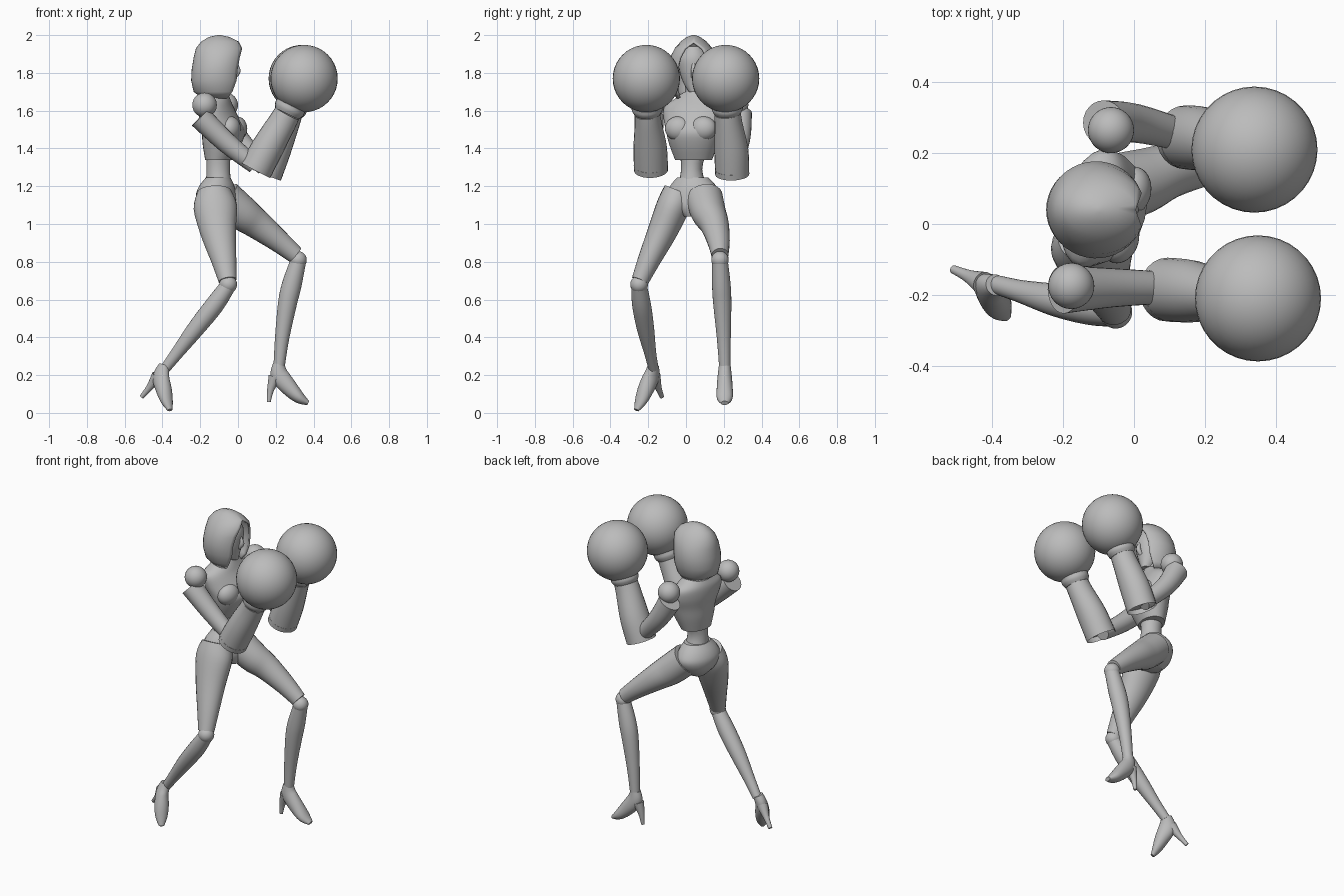
import bpy, bmesh, math
from mathutils import Vector

cube = bpy.data.objects.get("Cube")
if cube:
    bpy.data.objects.remove(cube, do_unlink=True)

grey = bpy.data.materials.new("plain_grey")
grey.use_nodes = True
grey.diffuse_color = (0.5, 0.5, 0.5, 1)
grey.node_tree.nodes["Principled BSDF"].inputs["Base Color"].default_value = (0.5, 0.5, 0.5, 1)

SIDES, STEPS = 24, 4
TWIST = Vector((0.25, 0.97, 0))      # shoulder line of the turned torso
FRONT = Vector((0.97, -0.25, 0))     # where the chest faces
UP = Vector((0, 0, 1))


def finish(name, bm, angle=40):
    bmesh.ops.recalc_face_normals(bm, faces=bm.faces)
    mesh = bpy.data.meshes.new(name)
    bm.to_mesh(mesh)
    bm.free()
    mesh.materials.append(grey)
    obj = bpy.data.objects.new(name, mesh)
    bpy.context.collection.objects.link(obj)
    bpy.ops.object.select_all(action='DESELECT')
    obj.select_set(True)
    bpy.context.view_layer.objects.active = obj
    bpy.ops.object.shade_smooth_by_angle(angle=math.radians(angle))
    return obj


def smooth_rows(rows):
    """Catmull-Rom interpolation of (x, y, z, radius_a, radius_b) rows."""
    rows = [Vector(r if len(r) == 5 else (*r, r[3])) for r in rows]
    ends = [rows[0]] + rows + [rows[-1]]
    out = []
    for a, b, c, d in zip(ends, ends[1:], ends[2:], ends[3:]):
        for s in range(STEPS):
            t = s / STEPS
            out.append(0.5 * (2 * b + (c - a) * t + (2 * a - 5 * b + 4 * c - d) * t * t
                              + (3 * b - a - 3 * c + d) * t ** 3))
    return out + [rows[-1]]


def loft(name, rows, side=(0, 1, 0), level=False, hollow=0):
    """Elliptical limb through rows; level keeps every ring horizontal."""
    pts = smooth_rows(rows)
    bm = bmesh.new()
    rings = []
    for i, p in enumerate(pts):
        before, after = pts[max(i - 1, 0)], pts[min(i + 1, len(pts) - 1)]
        t = UP if level else Vector(after[:3]) - Vector(before[:3])
        t = t.normalized()
        u = Vector(side) - t * t.dot(Vector(side))
        u.normalize()
        v = t.cross(u)
        ring = []
        for k in range(SIDES):
            a = math.tau * k / SIDES
            ring.append(bm.verts.new(Vector(p[:3]) + u * p[3] * math.cos(a) + v * p[4] * math.sin(a)))
        rings.append(ring)
    for r, s in zip(rings, rings[1:]):
        for k in range(SIDES):
            n = (k + 1) % SIDES
            bm.faces.new((r[k], r[n], s[n], s[k]))
    start = bm.faces.new(rings[0][::-1])
    bm.faces.new(rings[-1])
    if hollow:
        bmesh.ops.inset_region(bm, faces=[start], thickness=0.015)
        inward = (Vector(pts[-1][:3]) - Vector(pts[0][:3])).normalized() * hollow
        floor = bmesh.ops.extrude_discrete_faces(bm, faces=[start])["faces"][0]
        bmesh.ops.translate(bm, verts=floor.verts, vec=inward)
    return finish(name, bm)


def ball(name, centre, radius, scale=(1, 1, 1), turn=0):
    bm = bmesh.new()
    bmesh.ops.create_uvsphere(bm, u_segments=36, v_segments=20, radius=radius)
    obj = finish(name, bm)
    obj.location, obj.scale, obj.rotation_euler.z = centre, scale, turn
    return obj


# Hood: open shell wrapped round the face
bm = bmesh.new()
hood_rows = [(1.665, -.10, .09, .09, 60), (1.70, -.11, .125, .115, 50), (1.76, -.11, .138, .133, 42),
             (1.82, -.107, .138, .137, 40), (1.88, -.10, .135, .125, 36), (1.93, -.093, .13, .10, 28),
             (1.965, -.095, .10, .07, 0), (1.99, -.10, .055, .036, 0), (2.0, -.10, .008, .008, 0)]
grid = []
for z, cx, rx, ry, gap in hood_rows:
    angles = [math.radians(gap + (360 - 2 * gap) * k / 32) for k in range(33)]
    grid.append([bm.verts.new((cx + rx * math.cos(a), 0.04 + ry * math.sin(a), z)) for a in angles])
for r, s in zip(grid, grid[1:]):
    for k in range(32):
        bm.faces.new((r[k], r[k + 1], s[k + 1], s[k]))
bm.faces.new(grid[-1][:-1])
bmesh.ops.remove_doubles(bm, verts=bm.verts, dist=0.0005)
hood = finish("hood", bm, 50)
shell = hood.modifiers.new("thickness", 'SOLIDIFY')
shell.thickness = 0.012

# Face and neck
loft("face", [(-.06, .04, 1.70, .025, .03), (-.08, .04, 1.75, .055, .06), (-.085, .04, 1.81, .075, .077),
              (-.085, .04, 1.88, .08, .08), (-.09, .04, 1.94, .05, .06)], level=True)
loft("nose", [(-.012, .04, 1.85, .008), (.0, .04, 1.81, .014), (-.02, .04, 1.78, .014)])
loft("neck", [(-.11, .045, 1.62, .055), (-.10, .04, 1.72, .045), (-.10, .04, 1.80, .05)], level=True)

# Torso
loft("ribcage", [(-.10, .04, 1.34, .10, .072), (-.085, .04, 1.42, .13, .10), (-.078, .042, 1.49, .15, .112),
                 (-.10, .045, 1.56, .168, .10), (-.115, .045, 1.62, .165, .085),
                 (-.115, .045, 1.66, .11, .072), (-.11, .045, 1.70, .055, .055)], TWIST, True)
for name, s in (("right_bust", -1), ("left_bust", 1)):
    place = Vector((-.1, .045, 1.505)) + FRONT * .078 + TWIST * .068 * s
    ball(name, place, .065, (.85, 1.1, 1), math.atan2(FRONT.y, FRONT.x))
loft("waist", [(-.10, .04, 1.40, .075, .065), (-.105, .03, 1.29, .056, .062), (-.10, .035, 1.19, .08, .07)],
     level=True)
loft("pelvis", [(-.105, .035, 1.245, .085, .065), (-.112, .038, 1.20, .125, .092), (-.115, .04, 1.15, .145, .105),
                (-.105, .04, 1.09, .115, .10), (-.09, .04, 1.04, .05, .07)], TWIST, True)

# Arms: shoulder ball, flared upper arm, hollow forearm cuff, round glove
arms = {
    "right": ((-.177, -.175, 1.63),
              [(-.20, -.185, 1.565, .068, .062), (-.06, -.18, 1.43, .055, .055), (.09, -.18, 1.31, .045, .045)],
              [(.093, -.185, 1.285, .09, .088), (.16, -.19, 1.41, .088, .085), (.23, -.20, 1.53, .072, .075),
               (.26, -.205, 1.585, .068, .07)], (.35, -.21, 1.77)),
    "left": ((-.065, .265, 1.63),
             [(-.085, .285, 1.585, .064, .068), (.0, .285, 1.45, .055, .058), (.14, .25, 1.30, .045, .045)],
             [(.145, .245, 1.262, .09, .088), (.195, .24, 1.39, .09, .085), (.25, .225, 1.53, .074, .075),
              (.272, .22, 1.585, .07, .07)], (.34, .21, 1.77)),
}
for side, (shoulder, upper, fore, glove) in arms.items():
    ball(side + "_shoulder", shoulder, .065)
    loft(side + "_upper_arm", upper)
    loft(side + "_forearm", fore, hollow=.03)
    wrist, middle = Vector(fore[-1][:3]), Vector(glove)
    ends = [wrist, wrist.lerp(middle, .12), wrist.lerp(middle, .3), wrist.lerp(middle, .6)]
    loft(side + "_glove_cuff", [(*p, r) for p, r in zip(ends, (.07, .082, .086, .12))])
    ball(side + "_glove", glove, .178)

# Legs: thigh, knee ball, shin
legs = {
    "right": ([(-.125, -.035, 1.17, .085, .09), (-.12, -.07, 1.09, .088, .115), (-.105, -.125, .96, .078, .095),
               (-.075, -.195, .81, .06, .067), (-.055, -.243, .70, .046, .048)],
              (-.052, -.248, .68, .047),
              [(-.055, -.248, .67, .042, .042), (-.125, -.235, .57, .05, .05), (-.22, -.215, .45, .046, .046),
               (-.32, -.19, .32, .032, .034), (-.385, -.172, .235, .027, .027)]),
    "left": ([(-.07, .095, 1.14, .10, .095), (.02, .12, 1.06, .092, .092), (.10, .15, 1.0, .077, .079),
              (.215, .172, .91, .06, .06), (.305, .18, .835, .045, .047)],
             (.318, .18, .81, .046),
             [(.318, .18, .80, .042, .042), (.285, .187, .68, .049, .052), (.262, .192, .58, .048, .05),
              (.234, .2, .4, .037, .038), (.218, .205, .25, .03, .03)]),
}
for side, (thigh, knee, shin) in legs.items():
    loft(side + "_thigh", thigh)
    ball(side + "_knee", knee[:3], knee[3])
    loft(side + "_shin", shin)

# High-heeled feet
loft("right_foot", [(-.39, -.172, .25, .03, .03), (-.408, -.185, .19, .036, .05), (-.392, -.215, .12, .042, .042),
                    (-.376, -.24, .06, .035, .028), (-.36, -.262, .015, .015, .012)], (.68, .73, 0))
loft("right_heel", [(-.425, -.168, .195, .034), (-.468, -.147, .135, .018), (-.51, -.128, .085, .012)])
loft("left_foot", [(.215, .205, .26, .03, .03), (.22, .205, .20, .037, .048), (.27, .205, .135, .042, .044),
                   (.325, .205, .08, .042, .031), (.372, .205, .052, .02, .012)])
loft("left_heel", [(.195, .205, .19, .034), (.172, .205, .12, .018), (.163, .205, .058, .01)])
